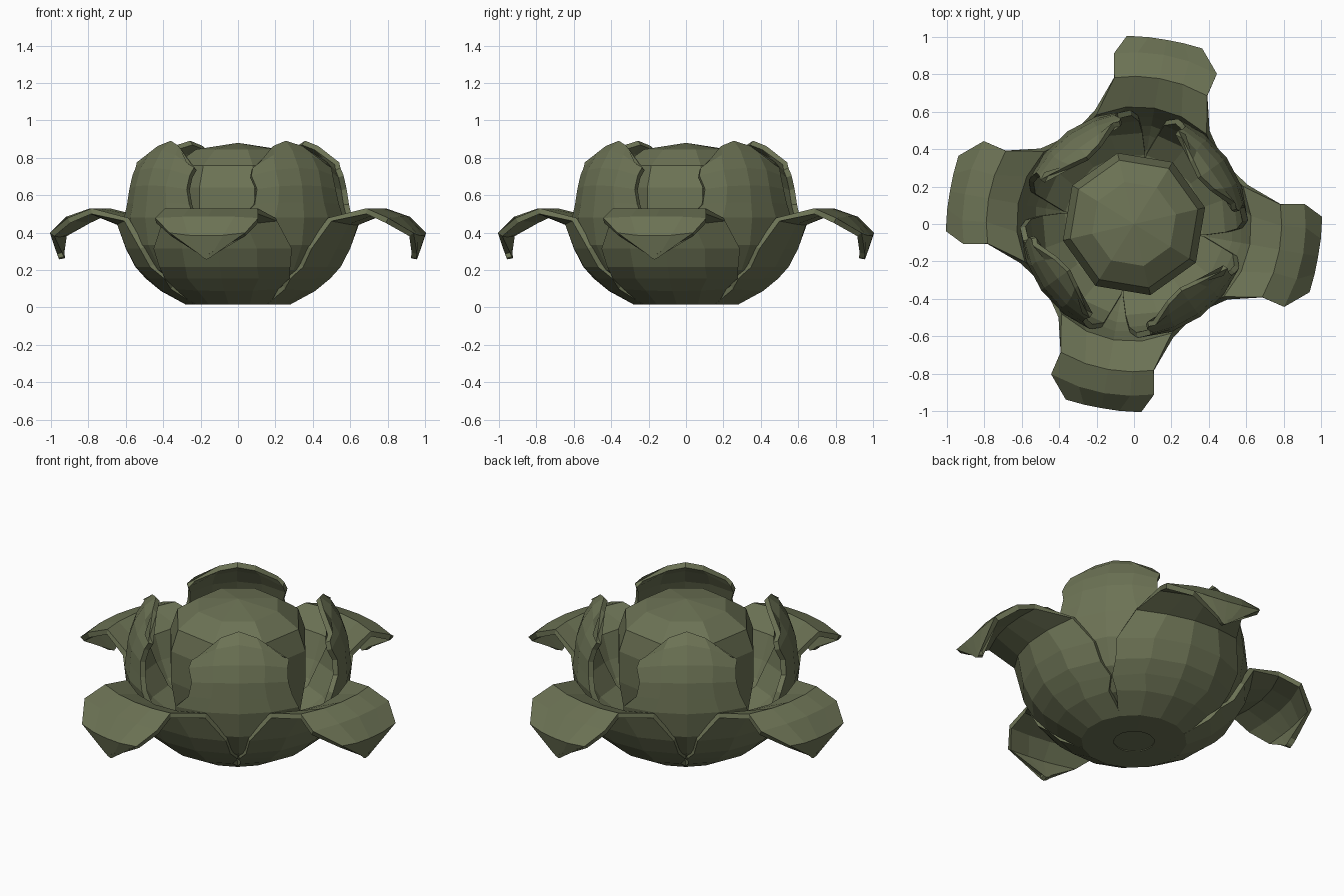
import bpy, bmesh, math, random

if "Cube" in bpy.data.objects:
    bpy.data.objects.remove(bpy.data.objects["Cube"])


def finish(name, verts, faces, thickness=0.0):
    me = bpy.data.meshes.new(name)
    me.from_pydata(verts, [], faces)
    bm = bmesh.new()
    bm.from_mesh(me)
    bmesh.ops.recalc_face_normals(bm, faces=bm.faces)
    bm.to_mesh(me)
    bm.free()
    ob = bpy.data.objects.new(name, me)
    bpy.context.collection.objects.link(ob)
    mat = bpy.data.materials.get("moss_green") or bpy.data.materials.new("moss_green")
    mat.diffuse_color = (0.15, 0.17, 0.09, 1)
    mat.use_nodes = True
    mat.node_tree.nodes["Principled BSDF"].inputs["Base Color"].default_value = mat.diffuse_color
    me.materials.append(mat)
    if thickness:
        mod = ob.modifiers.new("thickness", 'SOLIDIFY')
        mod.thickness = thickness
        mod.offset = 0
    return ob


def petal(name, centre, rows, cols, thickness, seed, jitter):
    """Sheet of rows (radius, height, half angle, edge shift out, edge shift up)."""
    rnd = random.Random(seed)
    verts, faces = [], []
    for r, z, half, dr, dz in rows:
        jag = {-1: rnd.uniform(-jitter, jitter), 1: rnd.uniform(-jitter, jitter)}
        for s in cols:
            a = math.radians(centre + s * half + jag.get(s, 0))
            rr, zz = r + dr * s * s, z + dz * s * s
            verts.append((rr * math.cos(a), rr * math.sin(a), zz))
    n = len(cols)
    for i in range(len(rows) - 1):
        for j in range(n - 1):
            k = i * n + j
            faces.append((k, k + 1, k + n + 1, k + n))
    return finish(name, verts, faces, thickness)


def lathe(name, profile, sides, turn, thickness=0.0):
    """Faceted round body; a zero radius becomes a single pole."""
    verts, rings, faces = [], [], []
    for r, z in profile:
        count = 1 if r == 0 else sides
        rings.append([len(verts) + i for i in range(count)])
        for i in range(count):
            a = math.radians(turn) + 2 * math.pi * i / sides
            verts.append((r * math.cos(a), r * math.sin(a), z))
    for lo, hi in zip(rings, rings[1:]):
        for i in range(sides):
            f = [lo[i % len(lo)], lo[(i + 1) % len(lo)], hi[(i + 1) % len(hi)], hi[i % len(hi)]]
            faces.append(tuple(dict.fromkeys(f)))
    return finish(name, verts, faces, thickness)


# Closed bud in the middle
lathe("bud", [(0, 0.1), (0.25, 0.12), (0.36, 0.28), (0.39, 0.46), (0.39, 0.64),
              (0.35, 0.76), (0.23, 0.845), (0, 0.88)], 8, 13)

# Flat floor under the leaves
lathe("base_floor", [(0, 0.02), (0.13, 0.02), (0.13, 0.05), (0, 0.05)], 8, 13)

# Upright inner petals on the diagonals
inner_rows = [
    (0.20, 0.06, 44, 0, 0.0),
    (0.38, 0.12, 44, 0, 0.0),
    (0.50, 0.21, 41, 0, 0.0),
    (0.575, 0.34, 36, -0.01, 0.0),
    (0.595, 0.48, 33, 0, 0.0),
    (0.585, 0.56, 29, 0, -0.01),
    (0.575, 0.65, 27, 0, -0.02),
    (0.545, 0.74, 29, 0.01, -0.04),
    (0.49, 0.83, 28, 0.05, -0.09),
    (0.43, 0.88, 24, 0.11, -0.11),
]
# Outer leaves: cupped at the base, curling out and over
outer_rows = [
    (0.11, 0.03, 44, 0, 0.0),
    (0.28, 0.03, 46, 0, 0.0),
    (0.41, 0.10, 42, 0, 0.01),
    (0.49, 0.165, 46, -0.02, 0.0),
    (0.545, 0.225, 41, -0.01, 0.0),
    (0.595, 0.32, 39, -0.01, 0.0),
    (0.64, 0.45, 28, -0.01, 0.02),
    (0.79, 0.515, 18.5, 0, 0.0),
    (0.91, 0.475, 17.5, 0, -0.01),
    (0.985, 0.38, 11, 0.01, 0.01),
    (0.955, 0.26, 2, 0.01, 0.03),
]
for k in range(4):
    petal("inner_petal", -54.5 + 90 * k, inner_rows, (-1, -0.5, 0, 0.5, 1), 0.03, 3, 2)
    petal("outer_leaf", -100 + 90 * k, outer_rows, (-1, -0.5, 0, 0.5, 1), 0.03, 8, 1.5)
